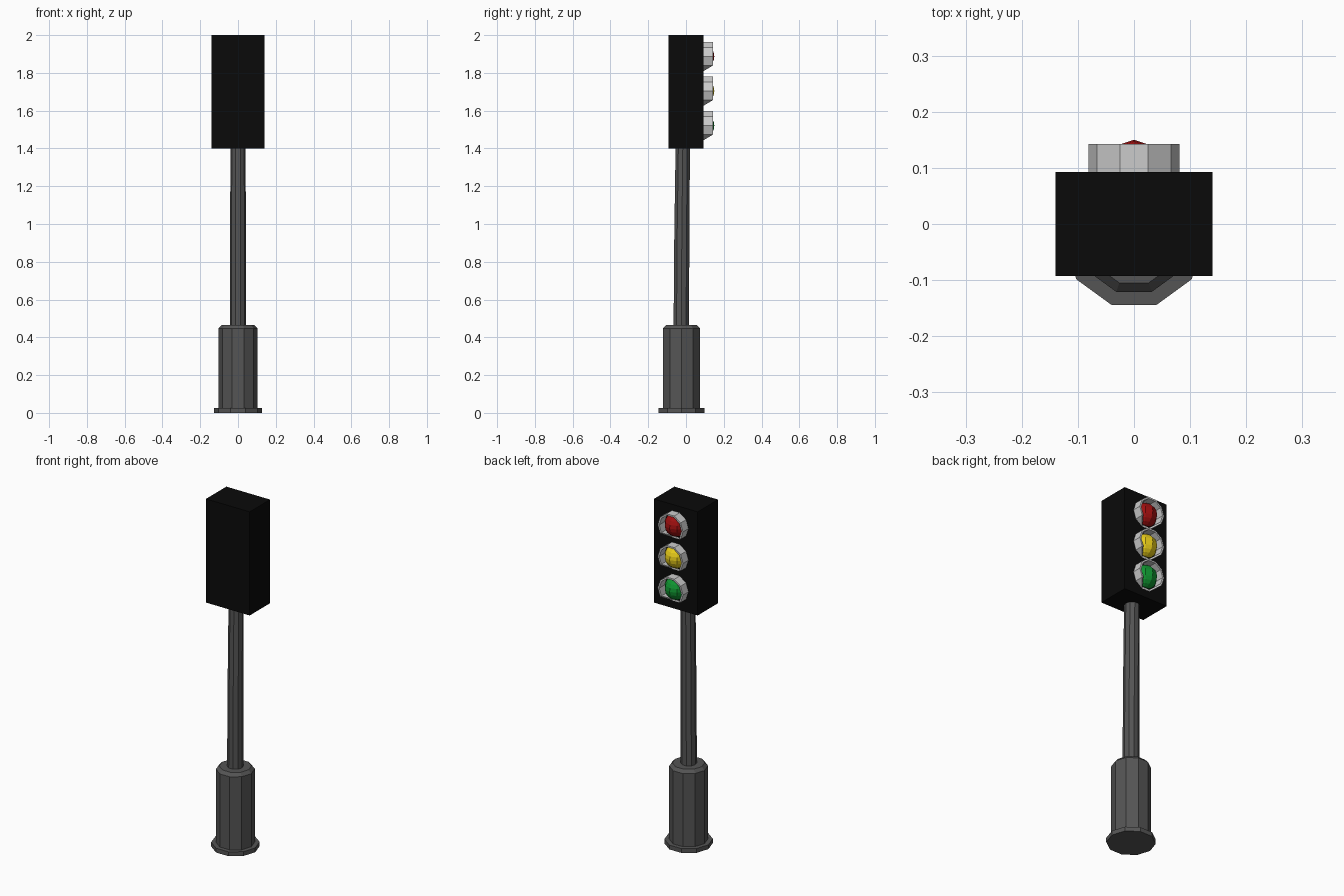
import bpy, bmesh
from math import cos, sin, pi

if "Cube" in bpy.data.objects:
    bpy.data.objects.remove(bpy.data.objects["Cube"])

SIDES = 10
FACE_Y = 0.093


def material(name, r, g, b):
    m = bpy.data.materials.new(name)
    m.diffuse_color = (r, g, b, 1)
    m.use_nodes = True
    m.node_tree.nodes["Principled BSDF"].inputs["Base Color"].default_value = m.diffuse_color
    return m


def finish(name, bm, mat=None):
    bmesh.ops.recalc_face_normals(bm, faces=bm.faces)
    me = bpy.data.meshes.new(name)
    bm.to_mesh(me)
    bm.free()
    ob = bpy.data.objects.new(name, me)
    bpy.context.collection.objects.link(ob)
    if mat:
        me.materials.append(mat)
    return ob


def column(name, sections, mat):
    """Ten-sided column through (z, radius, centre y) sections, capped."""
    bm = bmesh.new()
    rings = [[bm.verts.new((r * cos(2 * pi * i / SIDES), y + r * sin(2 * pi * i / SIDES), z))
              for i in range(SIDES)] for z, r, y in sections]
    for a, b in zip(rings, rings[1:]):
        for i in range(SIDES):
            j = (i + 1) % SIDES
            bm.faces.new((a[i], a[j], b[j], b[i]))
    bm.faces.new(rings[0])
    bm.faces.new(rings[-1])
    return finish(name, bm, mat)


def visor(name, z):
    """Hood ring whose lowest edge drops back to the housing face."""
    bm = bmesh.new()
    loops = []
    for r, front in ((0.081, 0), (0.081, 1), (0.071, 1), (0.071, 0)):
        loop = []
        for i in range(SIDES):
            a = 2 * pi * i / SIDES
            depth = 0.05 if sin(a) > -0.8 else 0.001
            y = FACE_Y + (depth if front else -0.002)
            loop.append(bm.verts.new((r * cos(a), y, z + r * sin(a))))
        loops.append(loop)
    for a, b in zip(loops, loops[1:] + loops[:1]):
        for i in range(SIDES):
            j = (i + 1) % SIDES
            bm.faces.new((a[i], a[j], b[j], b[i]))
    return finish(name, bm)


def lens(name, z, mat):
    bm = bmesh.new()
    bmesh.ops.create_uvsphere(bm, u_segments=SIDES, v_segments=SIDES, radius=0.066)
    bmesh.ops.translate(bm, verts=bm.verts, vec=(0, 0.084, z))
    return finish(name, bm, mat)


dark = material("dark_grey", 0.09, 0.09, 0.09)
black = material("black", 0.003, 0.003, 0.003)

# Base with foot flange and chamfered top
column("base", [(0, 0.127, -0.024), (0.025, 0.127, -0.024), (0.025, 0.102, -0.024),
                (0.448, 0.102, -0.024), (0.466, 0.085, -0.024)], dark)

# Slightly leaning pole
column("pole", [(0.45, 0.043, -0.025), (0.95, 0.042, -0.022), (1.41, 0.04, -0.017)], dark)

# Signal housing
bm = bmesh.new()
bmesh.ops.create_cube(bm, size=1)
bmesh.ops.scale(bm, verts=bm.verts, vec=(0.28, 2 * FACE_Y, 0.6))
bmesh.ops.translate(bm, verts=bm.verts, vec=(0, 0, 1.7))
finish("housing", bm, black)

# Three lamps with hoods, on the back (+y) side
for label, z, rgb in (("red", 1.887, (0.35, 0.005, 0.005)),
                      ("yellow", 1.704, (0.8, 0.6, 0.01)),
                      ("green", 1.521, (0.005, 0.3, 0.03))):
    lens(label + "_lens", z, material(label, *rgb))
    visor(label + "_visor", z)
